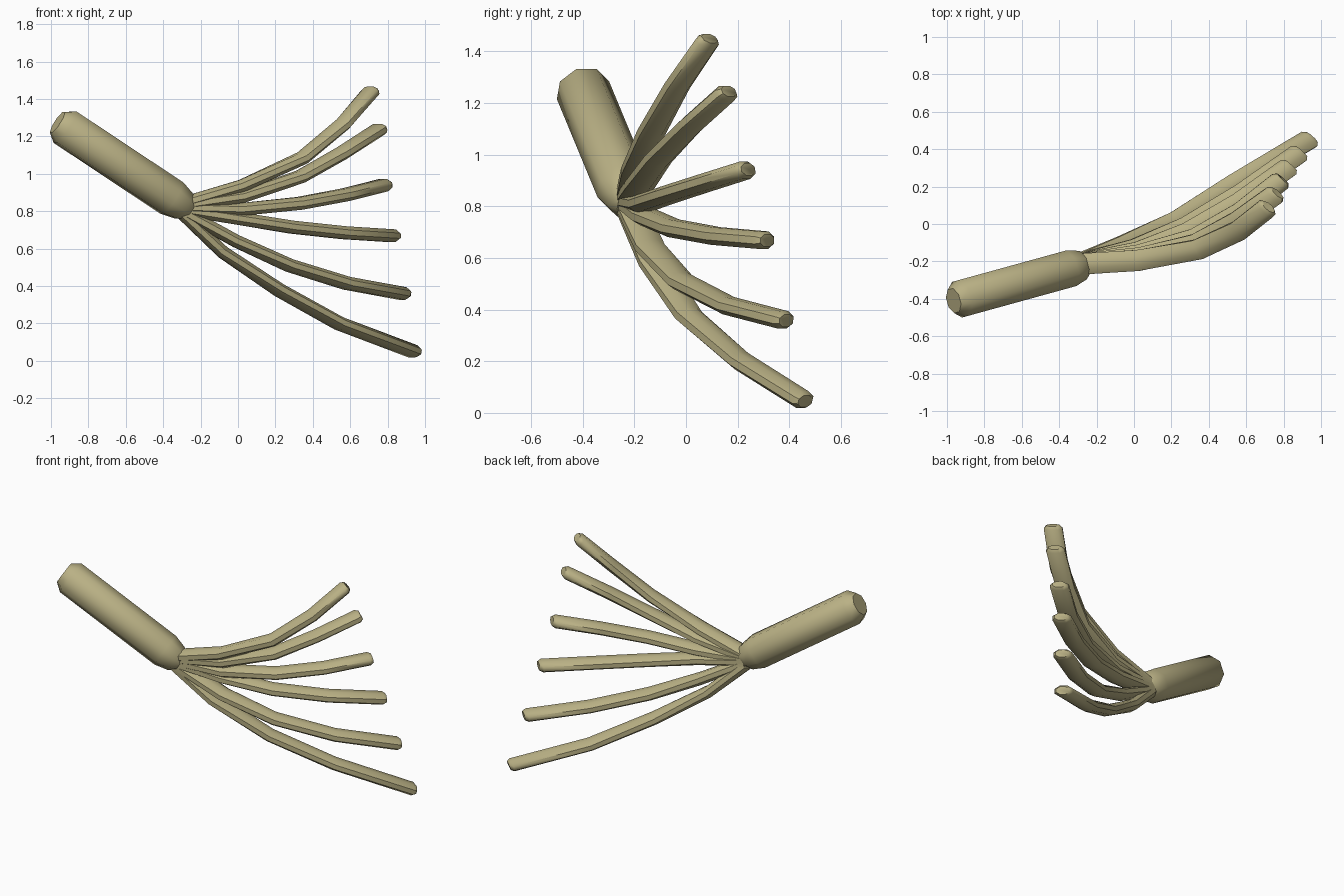
import bpy
import bmesh
import math
from mathutils import Vector

SIDES = 8

cube = bpy.data.objects.get("Cube")
if cube:
    bpy.data.objects.remove(cube, do_unlink=True)

khaki = bpy.data.materials.new("khaki")
khaki.use_nodes = True
khaki.diffuse_color = (0.49, 0.44, 0.235, 1)
shader = next(n for n in khaki.node_tree.nodes if n.type == "BSDF_PRINCIPLED")
shader.inputs["Base Color"].default_value = khaki.diffuse_color


def loft(name, rings):
    """Skin a closed tube over rings given as (centre, half axis, half axis)."""
    bm = bmesh.new()
    loops = []
    for centre, wide, thin in rings:
        angles = [math.tau * (i + 0.5) / SIDES for i in range(SIDES)]
        loops.append([bm.verts.new(centre + wide * math.cos(a) + thin * math.sin(a))
                      for a in angles])
    for low, high in zip(loops, loops[1:]):
        for i in range(SIDES):
            j = (i + 1) % SIDES
            bm.faces.new((low[i], low[j], high[j], high[i]))
    bm.faces.new(loops[0])
    bm.faces.new(loops[-1])
    bmesh.ops.recalc_face_normals(bm, faces=bm.faces)
    mesh = bpy.data.meshes.new(name)
    bm.to_mesh(mesh)
    bm.free()
    mesh.materials.append(khaki)
    obj = bpy.data.objects.new(name, mesh)
    bpy.context.collection.objects.link(obj)
    bpy.ops.object.select_all(action="DESELECT")
    obj.select_set(True)
    bpy.context.view_layer.objects.active = obj
    bpy.ops.object.shade_smooth_by_angle(angle=math.radians(50))
    return obj


# Handle: straight bar with chamfered ends
top = Vector((-0.965, -0.41, 1.276))
bottom = Vector((-0.257, -0.215, 0.806))
axis = (bottom - top).normalized()
across = axis.cross(Vector((0, 0, 1))).normalized()
up = across.cross(axis)
length = (bottom - top).length
profile = [(0, 0.07), (0.05, 0.107), (length - 0.12, 0.107),
           (length - 0.04, 0.085), (length, 0.055)]
loft("handle", [(top + axis * d, across * r, up * r) for d, r in profile])

# Tines: fan of flattened tubes, given by side path (x, z) from base to tip
paths = [
    [(0.02, 0.935), (0.345, 1.085), (0.56, 1.265), (0.715, 1.445)],
    [(0.03, 0.88), (0.335, 0.985), (0.555, 1.11), (0.76, 1.242)],
    [(0.02, 0.81), (0.33, 0.842), (0.575, 0.888), (0.79, 0.942)],
    [(0.01, 0.76), (0.285, 0.715), (0.565, 0.685), (0.835, 0.668)],
    [(-0.01, 0.64), (0.275, 0.51), (0.58, 0.415), (0.89, 0.358)],
    [(-0.08, 0.58), (0.22, 0.378), (0.54, 0.2), (0.945, 0.047)],
]
# Depth at each step for the highest and lowest tine
depth_high = [-0.215, -0.195, -0.135, -0.035, 0.088]
depth_low = [-0.215, -0.125, 0.01, 0.215, 0.458]
# Heading of the broad side at each step
broad = [(0, -1), (0.1, -1), (0.5, -0.86), (0.66, -0.74), (0.74, -0.67)]

for n, path in enumerate(paths):
    f = n / (len(paths) - 1)
    path = [(-0.3, 0.84 - 0.05 * f)] + path
    points = [Vector((x, a + (b - a) * f, z))
              for (x, z), a, b in zip(path, depth_high, depth_low)]
    rings = []
    for i, p in enumerate(points):
        ahead = points[min(i + 1, len(points) - 1)]
        behind = points[max(i - 1, 0)]
        tangent = (ahead - behind).normalized()
        wide = Vector((*broad[i], 0)).normalized()
        thin = tangent.cross(wide).normalized()
        rings.append((p, wide * 0.061, thin * 0.037))
    # Chamfered tip
    tip, wide, thin = rings[-1]
    rings[-1] = (tip - tangent * 0.012, wide, thin)
    rings.append((tip + tangent * 0.008, wide * 0.7, thin * 0.7))
    loft("tine_%d" % (n + 1), rings)
